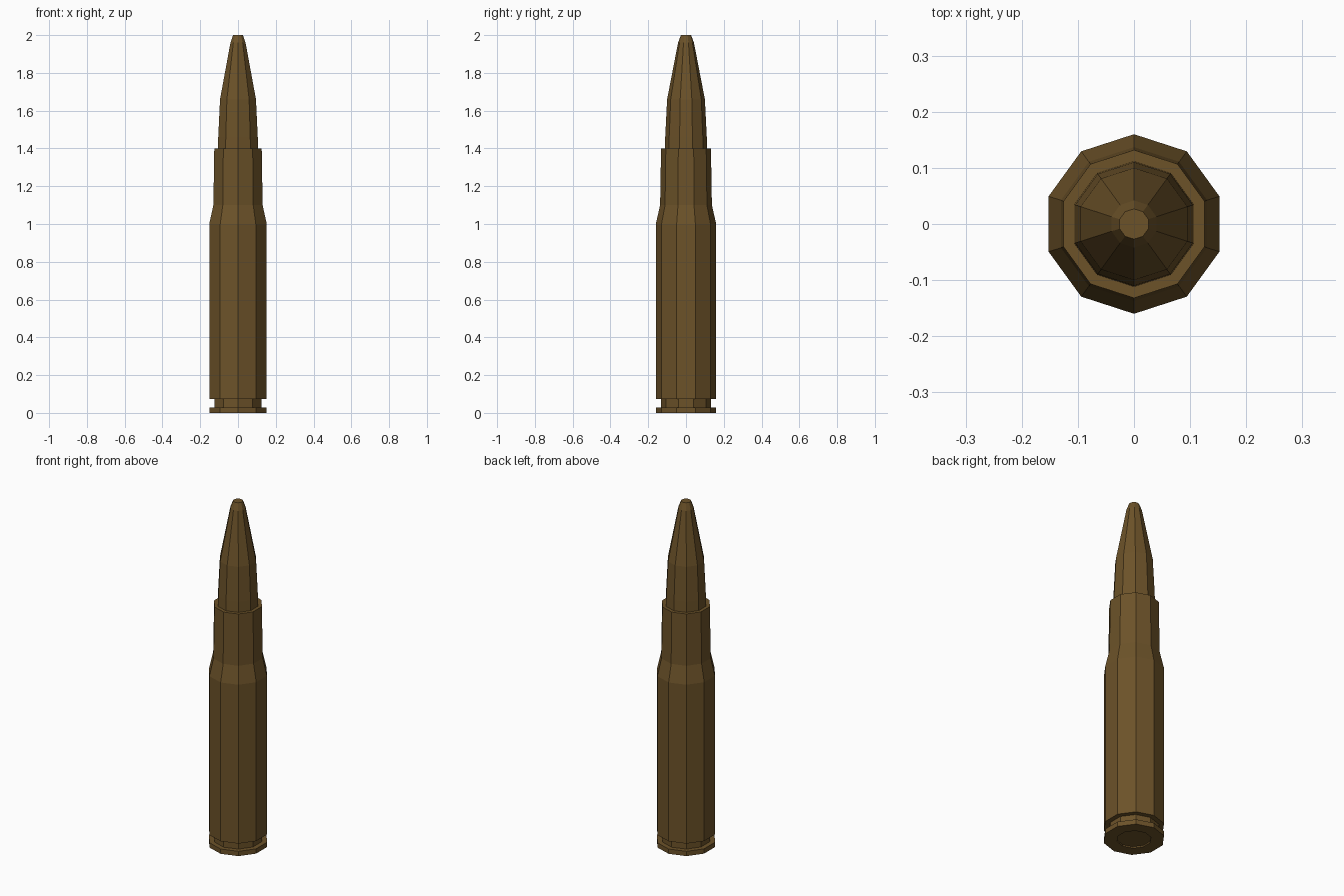
import bpy, bmesh
from math import sin, cos, pi

cube = bpy.data.objects.get("Cube")
if cube:
    bpy.data.objects.remove(cube)

SIDES = 10

brass = bpy.data.materials.new("dark_brass")
brass.use_nodes = True
colour = (0.15, 0.085, 0.022, 1)
brass.diffuse_color = colour
brass.node_tree.nodes["Principled BSDF"].inputs["Base Color"].default_value = colour


def lathe(name, profile):
    """Turn a (radius, height) profile into a faceted part with closed ends."""
    bm = bmesh.new()
    rings = []
    for r, z in profile:
        rings.append([bm.verts.new((r * sin(2 * pi * i / SIDES), r * cos(2 * pi * i / SIDES), z))
                      for i in range(SIDES)])
    for low, high in zip(rings, rings[1:]):
        for i in range(SIDES):
            j = (i + 1) % SIDES
            bm.faces.new((low[i], low[j], high[j], high[i]))
    bm.faces.new(rings[0])
    bm.faces.new(rings[-1])
    bmesh.ops.recalc_face_normals(bm, faces=bm.faces)
    mesh = bpy.data.meshes.new(name)
    bm.to_mesh(mesh)
    bm.free()
    mesh.materials.append(brass)
    obj = bpy.data.objects.new(name, mesh)
    bpy.context.collection.objects.link(obj)
    return obj


# Case: recessed primer, rim, extractor groove, body, shoulder, neck and mouth
lathe("case", [
    (0.065, 0.008), (0.09, 0.008), (0.09, 0.0), (0.16, 0.0), (0.16, 0.028),
    (0.132, 0.028), (0.132, 0.073), (0.16, 0.073), (0.16, 1.0),
    (0.137, 1.1), (0.132, 1.4), (0.11, 1.4),
])

# Pointed tip seated in the mouth of the case
lathe("tip", [
    (0.112, 1.39), (0.11, 1.46), (0.1, 1.66), (0.042, 1.96), (0.027, 2.0),
])
